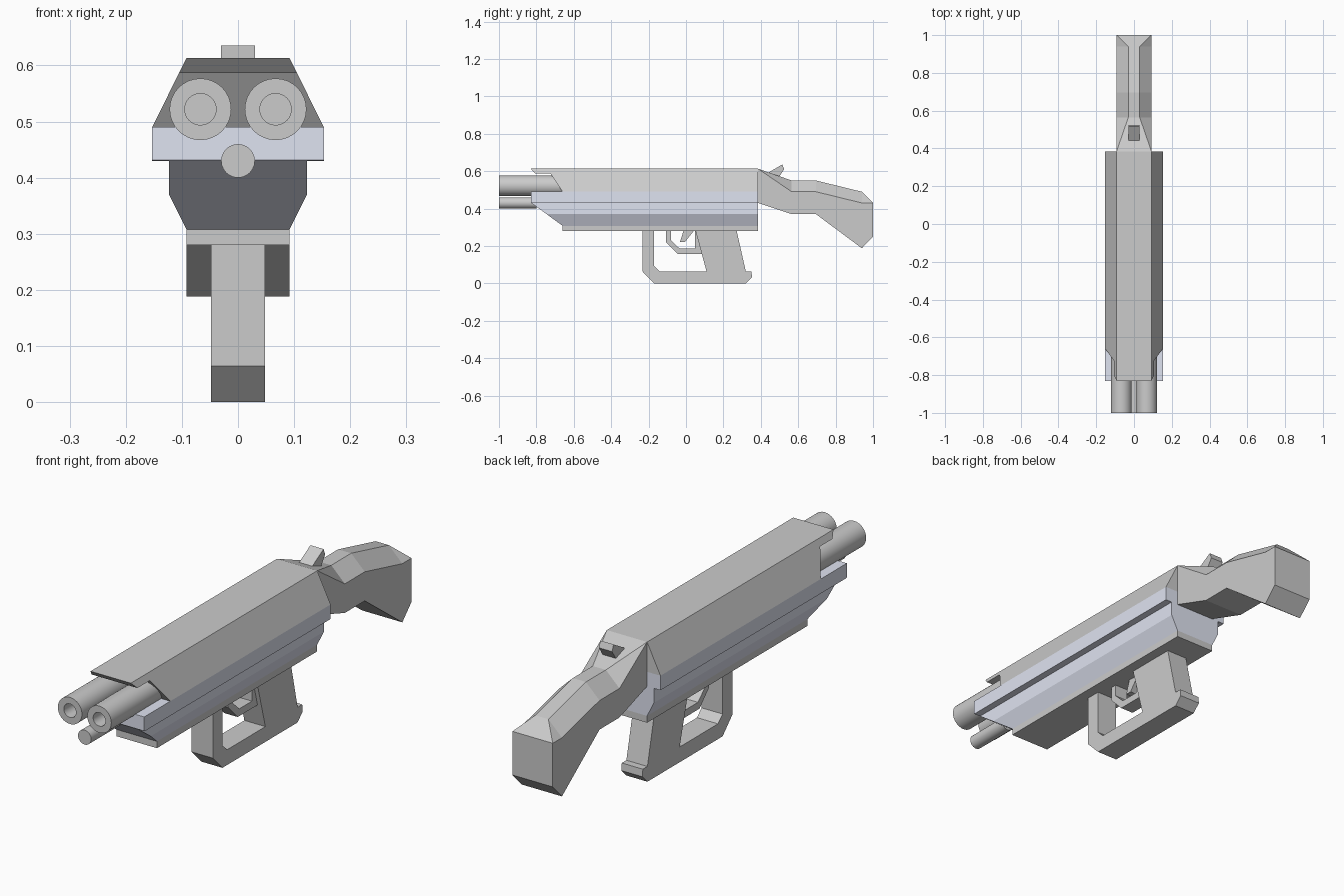
import bpy, bmesh, math
from mathutils import Vector

if "Cube" in bpy.data.objects:
    bpy.data.objects.remove(bpy.data.objects["Cube"])


def finish(name, bm, color=None):
    bmesh.ops.remove_doubles(bm, verts=bm.verts, dist=1e-5)
    bmesh.ops.recalc_face_normals(bm, faces=bm.faces)
    mesh = bpy.data.meshes.new(name)
    bm.to_mesh(mesh)
    bm.free()
    obj = bpy.data.objects.new(name, mesh)
    bpy.context.collection.objects.link(obj)
    if color:
        mat = bpy.data.materials.new(name + "_paint")
        mat.diffuse_color = color
        mat.use_nodes = True
        mat.node_tree.nodes["Principled BSDF"].inputs["Base Color"].default_value = mat.diffuse_color
        mesh.materials.append(mat)
    return obj


def loft(rings, caps=True):
    """Bridge equal-length rings of points in order."""
    bm = bmesh.new()
    loops = [[bm.verts.new(p) for p in ring] for ring in rings]
    n = len(loops[0])
    for a, b in zip(loops, loops[1:]):
        for i in range(n):
            j = (i + 1) % n
            bm.faces.new((a[i], a[j], b[j], b[i]))
    if caps:
        bm.faces.new(loops[0])
        bm.faces.new(loops[-1])
    return bm


def side_prism(profile, half):
    """Extrude a (y, z) outline symmetrically across x."""
    return loft([[(x, y, z) for y, z in profile] for x in (-half, half)])


def slice_off(bm, point, normal):
    """Cut away what lies beyond a plane and cap the cut."""
    cut = bmesh.ops.bisect_plane(bm, geom=bm.verts[:] + bm.edges[:] + bm.faces[:],
                                 plane_co=point, plane_no=normal, clear_outer=True)
    edges = [e for e in cut["geom_cut"] if isinstance(e, bmesh.types.BMEdge)]
    bmesh.ops.contextual_create(bm, geom=edges)


def lathe(name, x, z, profile, sides=32):
    """Revolve (radius, y) points about an axis along y."""
    rings = [[(x + r * math.cos(2 * math.pi * i / sides), y,
               z + r * math.sin(2 * math.pi * i / sides)) for i in range(sides)]
             for r, y in profile]
    obj = finish(name, loft(rings))
    bpy.context.view_layer.objects.active = obj
    obj.select_set(True)
    bpy.ops.object.shade_smooth_by_angle(angle=math.radians(35))
    obj.select_set(False)


FRONT, BACK = -0.83, 0.385

# Top cover: side outline with sloping flanks cut on both sides
bm = side_prism([(FRONT, 0.613), (-0.805, 0.587), (-0.725, 0.587),
                 (-0.66, 0.49), (BACK, 0.49), (BACK, 0.613)], 0.2)
for s in (-1, 1):
    slice_off(bm, Vector((s * 0.092, 0, 0.613)), Vector((s * 0.123, 0, 0.061)))
finish("top_cover", bm)

# Receiver body: stepped cross-section with a sloped lower nose
half = [(0.153, 0.49), (0.153, 0.43), (0.123, 0.43), (0.123, 0.37), (0.092, 0.308)]
section = half + [(-x, z) for x, z in reversed(half)]
bm = loft([[(x, y, z) for x, z in section] for y in (FRONT, BACK)])
slice_off(bm, Vector((0, -0.745, 0.37)), Vector((0, -0.062, -0.085)))
finish("receiver_body", bm, (0.74, 0.77, 0.88, 1))

# Rail under the receiver
finish("lower_rail", side_prism([(-0.66, 0.28), (BACK, 0.28),
                                 (BACK, 0.308), (-0.66, 0.308)], 0.092))

# Two bored barrels and the solid rod below them
for side, x in (("left", -0.067), ("right", 0.067)):
    lathe("barrel_" + side, x, 0.522,
          [(0.055, -0.6), (0.055, -1.0), (0.028, -1.0), (0.028, -0.9)])
lathe("lower_rod", 0, 0.43, [(0.03, -1.0), (0.03, -0.8)], 24)

# Stock: stations of y, top half-width, top z, shoulder z, bottom z
stations = [(BACK, 0.092, 0.613, 0.613, 0.43), (0.565, 0.03, 0.55, 0.49, 0.37),
            (0.695, 0.03, 0.55, 0.49, 0.37), (0.94, 0.03, 0.49, 0.43, 0.188),
            (1.0, 0.092, 0.43, 0.43, 0.25)]
finish("stock", loft([[(-w, y, t), (w, y, t), (0.092, y, m), (0.092, y, b),
                       (-0.092, y, b), (-0.092, y, m)] for y, w, t, m, b in stations]))

# Hammer
finish("hammer", side_prism([(0.436, 0.59), (0.515, 0.636), (0.525, 0.61),
                             (0.495, 0.565), (0.45, 0.55)], 0.03))

# Grip with its loop lever
finish("grip_lever", side_prism([
    (-0.233, 0.285), (-0.233, 0.064), (-0.17, 0), (0.32, 0), (0.353, 0.033),
    (0.35, 0.063), (0.32, 0.063), (0.27, 0.285), (0.05, 0.285), (0.11, 0.063),
    (-0.14, 0.063), (-0.17, 0.092), (-0.17, 0.285)], 0.048))

# Trigger guard and trigger
finish("trigger_guard", side_prism([
    (-0.107, 0.285), (-0.107, 0.22), (-0.045, 0.157), (0.1, 0.157), (0.07, 0.285),
    (0.048, 0.285), (0.048, 0.187), (-0.035, 0.187), (-0.08, 0.23), (-0.08, 0.285)], 0.03))
finish("trigger", side_prism([(-0.012, 0.285), (0.045, 0.285),
                              (-0.005, 0.222), (-0.032, 0.222)], 0.014))
